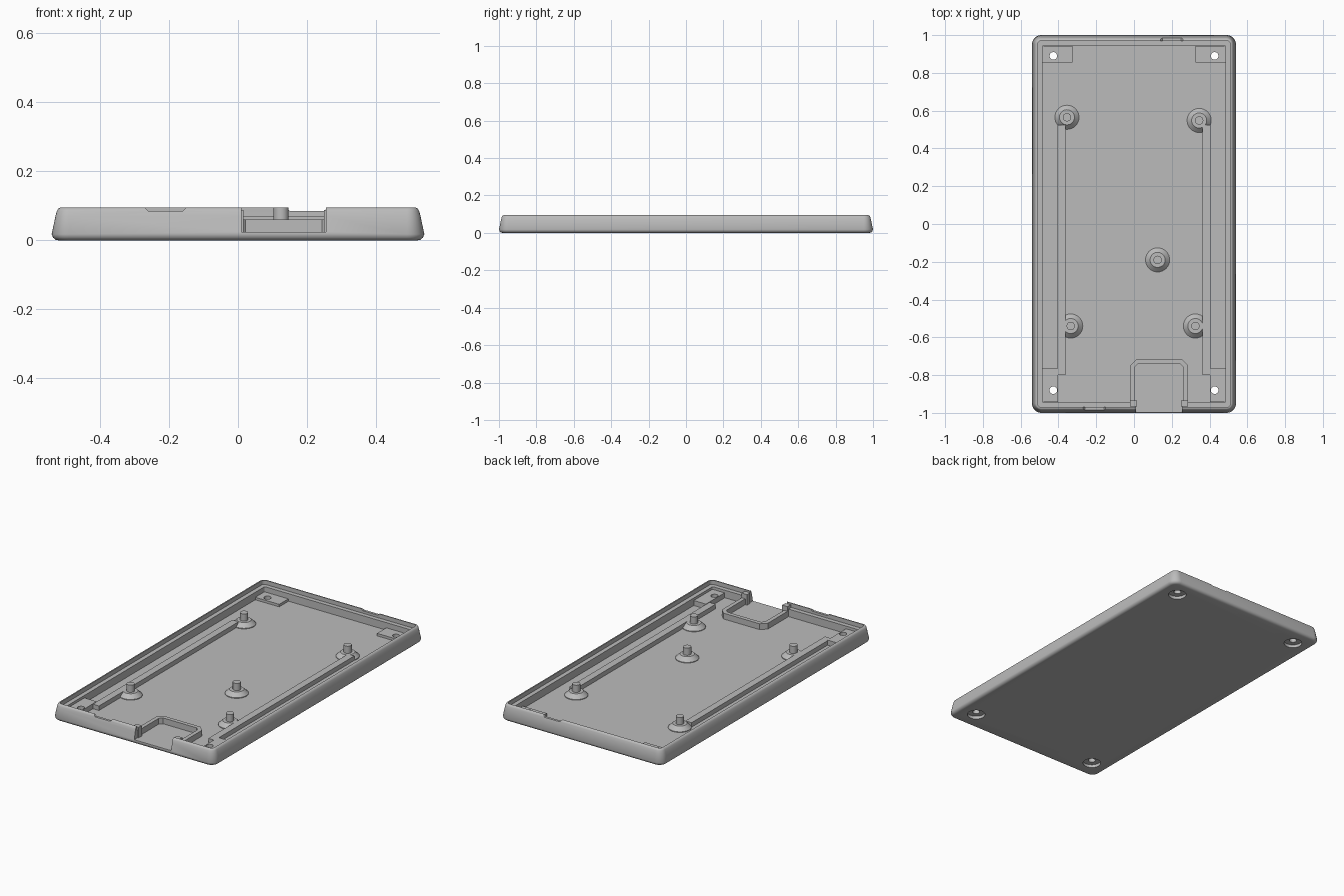
import bpy, bmesh
from math import sin, cos, pi

if "Cube" in bpy.data.objects:
    bpy.data.objects.remove(bpy.data.objects["Cube"])

grey = bpy.data.materials.new("plain grey")
grey.use_nodes = True
COLOUR = (0.5, 0.5, 0.5, 1)
grey.diffuse_color = COLOUR
grey.node_tree.nodes["Principled BSDF"].inputs["Base Color"].default_value = COLOUR
FLOOR, TOP = 0.025, 0.095


def finish(bm, name):
    bmesh.ops.recalc_face_normals(bm, faces=bm.faces)
    mesh = bpy.data.meshes.new(name)
    bm.to_mesh(mesh)
    bm.free()
    mesh.materials.append(grey)
    ob = bpy.data.objects.new(name, mesh)
    bpy.context.collection.objects.link(ob)
    return ob


def loft(name, loops):
    """Skin matching closed loops and cap both ends."""
    bm = bmesh.new()
    rings = [[bm.verts.new(p) for p in loop] for loop in loops]
    n = len(rings[0])
    for a, b in zip(rings, rings[1:]):
        for i in range(n):
            j = (i + 1) % n
            bm.faces.new((a[i], a[j], b[j], b[i]))
    bm.faces.new(rings[0])
    bm.faces.new(rings[-1])
    return finish(bm, name)


def prism(name, outline, z0, z1):
    return loft(name, [[(x, y, z) for x, y in outline] for z in (z0, z1)])


def box(name, x0, x1, y0, y1, z0, z1):
    return prism(name, [(x0, y0), (x1, y0), (x1, y1), (x0, y1)], z0, z1)


def turned(name, x, y, profile, n=32):
    return loft(name, [[(x + r * cos(2 * pi * i / n), y + r * sin(2 * pi * i / n), z)
                        for i in range(n)] for r, z in profile])


def rounded_rect(inset, z, steps=8):
    r = max(0.05 - inset, 0.006)
    cx, cy = 0.54 - inset - r, 1 - inset - r
    pts = []
    for q, (sx, sy) in enumerate([(1, 1), (-1, 1), (-1, -1), (1, -1)]):
        for i in range(steps + 1):
            a = (q + i / steps) * pi / 2
            pts.append((sx * cx + r * cos(a), sy * cy + r * sin(a), z))
    return pts


def cut(ob, cutters):
    bpy.context.view_layer.objects.active = ob
    for c in cutters:
        mod = ob.modifiers.new("cut", 'BOOLEAN')
        mod.operation, mod.solver, mod.object = 'DIFFERENCE', 'EXACT', c
        bpy.ops.object.modifier_apply(modifier=mod.name)


def smooth(ob):
    bpy.ops.object.select_all(action='DESELECT')
    ob.select_set(True)
    bpy.context.view_layer.objects.active = ob
    bpy.ops.object.shade_smooth_by_angle(angle=0.6)


# Tray shell: rounded outer wall, stepped rim, flat floor
section = [(.02, 0), (.011, .002), (.004, .008), (0, .018), (.011, .07), (.015, .085),
           (.019, .092), (.025, TOP), (.03, TOP), (.03, .07), (.056, .07), (.056, FLOOR)]
tray = loft("tray_shell", [rounded_rect(i, z) for i, z in section])

# Cutters: connector opening and two shallow pry notches in the rim
cutters = [box("opening_cutter", .01, .255, -1.1, -.93, FLOOR, .2)]
for x, y in ((-.21, -1), (.2, 1)):
    loops = [[(x - w, y - .04, z), (x + w, y - .04, z), (x + w, y + .04, z), (x - w, y + .04, z)]
             for w, z in ((.05, .085), (.062, .097), (.062, .15))]
    cutters.append(loft("notch_cutter", loops))

# Screw holes with recesses underneath
holes = []
for sx in (-1, 1):
    for y in (.89, -.88):
        holes.append(turned("hole_cutter", sx * .427, y, [(.02, -.1), (.02, .2)]))
        holes.append(turned("recess_cutter", sx * .427, y, [(.05, -.1), (.05, .018)]))
cut(tray, cutters + holes)
smooth(tray)

# Screw pads, wide at the back and long at the front, and side rails
for side, s in (("left", 1), ("right", -1)):
    def sided(name, a, b, *rest):
        return box(side + name, min(s * a, s * b), max(s * a, s * b), *rest)
    cut(sided("_back_pad", .325, .486, .855, .942, FLOOR - .004, .04), holes)
    cut(sided("_front_pad", .403, .486, -.942, -.765, FLOOR - .004, .055), holes)
    sided("_rail", .363, .405, -.8, .525, FLOOR - .004, .052)

for c in cutters + holes:
    bpy.data.objects.remove(c)

# Standoffs with conical feet and locating pins
for x, y in ((-.355, .565), (.345, .548), (.125, -.19), (-.335, -.54), (.325, -.54)):
    smooth(turned("standoff", x, y, [(.064, FLOOR - .004), (.064, FLOOR + .004), (.04, .052),
                                     (.022, .052), (.022, TOP)]))


# Low wall around the connector bay, open to the front
def bay_path(t):
    half = [(-.02 + t, -.95), (-.02 + t, -.748 - t * .4), (.012 + t * .4, -.716 - t)]
    return half + [(.265 - x, y) for x, y in reversed(half)]


prism("bay_wall", bay_path(0) + bay_path(.024)[::-1], FLOOR - .004, .06)

# Jambs beside the opening
for name, x0, x1 in (("right_jamb", -.02, .016), ("left_jamb", .249, .285)):
    box(name, x0, x1, -.965, -.935, FLOOR - .004, .088)
